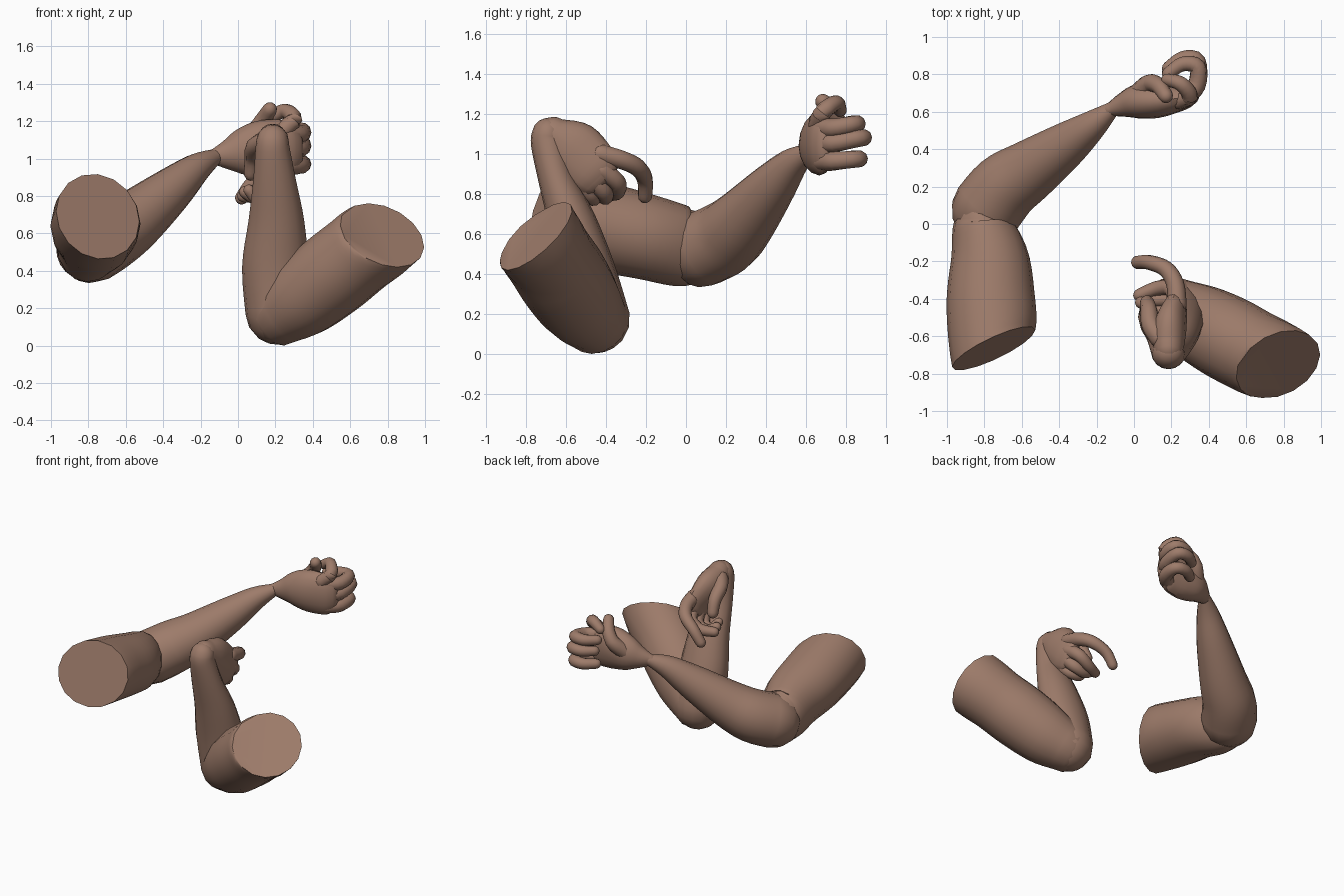
import bpy, bmesh, math
from mathutils import Vector

skin = bpy.data.materials.new("brown_skin")
skin.diffuse_color = (0.34, 0.20, 0.145, 1)


def spline(keys, steps):
    """Catmull-Rom through rows of (x, y, z, ra, rb)."""
    k = [keys[0]] + keys + [keys[-1]]
    rows = []
    for i in range(1, len(k) - 2):
        for s in range(steps):
            t = s / steps
            rows.append([0.5 * (2 * b + (c - a) * t + (2 * a - 5 * b + 4 * c - d) * t * t
                                + (3 * b - a - 3 * c + d) * t ** 3)
                         for a, b, c, d in zip(k[i - 1], k[i], k[i + 1], k[i + 2])])
    return rows + [list(keys[-1])]


def loft(name, keys, side, sides=16, steps=4, cut=None):
    """Elliptical tube with rounded ends, or a flat start facing along cut."""
    keys = [k if len(k) == 5 else (*k, k[3]) for k in keys]
    rows = spline(keys, steps)
    pts = [Vector(r[:3]) for r in rows]
    secs = []
    for i, r in enumerate(rows):
        tan = (pts[min(i + 1, len(pts) - 1)] - pts[max(i - 1, 0)]).normalized()
        secs.append([pts[i], tan, r[3], r[4]])
    if cut:
        # blend the cut plane into the first few sections
        for i in range(steps):
            f = 1 - i / steps
            secs[i][1] = secs[i][1].lerp(Vector(cut).normalized(), f).normalized()

    def dome(sec, sign):
        c, t, a, b = sec
        out = []
        for ang in (25, 50, 70, 84):
            g = math.radians(ang)
            out.append([c + t * sign * min(a, b) * math.sin(g), t, a * math.cos(g), b * math.cos(g)])
        return out

    secs = ([] if cut else dome(secs[0], -1)[::-1]) + secs + dome(secs[-1], 1)
    bm = bmesh.new()
    rings = []
    for c, t, a, b in secs:
        u = Vector(side)
        u = (u - t * u.dot(t)).normalized()
        v = t.cross(u)
        rings.append([bm.verts.new(c + u * a * math.cos(w) + v * b * math.sin(w))
                      for w in (2 * math.pi * j / sides for j in range(sides))])
    for p, q in zip(rings, rings[1:]):
        for j in range(sides):
            n = (j + 1) % sides
            bm.faces.new((p[j], p[n], q[n], q[j]))
    bm.faces.new(rings[0][::-1])
    bm.faces.new(rings[-1])
    bmesh.ops.recalc_face_normals(bm, faces=bm.faces)
    me = bpy.data.meshes.new(name)
    bm.to_mesh(me)
    bm.free()
    me.materials.append(skin)
    ob = bpy.data.objects.new(name, me)
    bpy.context.collection.objects.link(ob)
    bpy.ops.object.select_all(action='DESELECT')
    ob.select_set(True)
    bpy.context.view_layer.objects.active = ob
    bpy.ops.object.shade_smooth_by_angle(angle=math.radians(40))
    return ob


def finger(name, path, r=0.046, side=(0.3, 0.2, 0.9)):
    """Tapered finger along a path of joints."""
    n = len(path) - 1
    loft(name, [(*p, r * (1.08 - 0.33 * i / n)) for i, p in enumerate(path)],
         side, sides=10, steps=4)


X = (1, 0, 0)

# reaching arm: upper arm, forearm, palm
loft("reaching_upper_arm", [
    (-0.75, -0.665, 0.69, 0.245, 0.235), (-0.765, -0.42, 0.635, 0.238, 0.225),
    (-0.77, -0.2, 0.585, 0.213, 0.213), (-0.805, -0.03, 0.54, 0.17, 0.203),
    (-0.81, 0.03, 0.535, 0.145, 0.185)], X, cut=(-0.48, 1, -0.28))
loft("reaching_forearm", [
    (-0.785, 0.08, 0.525, 0.192), (-0.69, 0.195, 0.58, 0.186), (-0.56, 0.285, 0.665, 0.165),
    (-0.36, 0.425, 0.83, 0.122), (-0.22, 0.53, 0.95, 0.08), (-0.12, 0.612, 1.01, 0.042)],
    (0, 0, 1))
loft("reaching_palm", [
    (-0.13, 0.61, 1.01, 0.042, 0.035), (-0.06, 0.635, 1.02, 0.08, 0.065),
    (0.02, 0.655, 1.035, 0.125, 0.092), (0.13, 0.66, 1.05, 0.155, 0.092),
    (0.25, 0.675, 1.05, 0.155, 0.07), (0.29, 0.69, 1.05, 0.14, 0.06)], (0, 0, 1))

# reaching hand: three curled fingers, raised index and thumb
for label, z, dz, out in (("middle", 1.13, 0.02, -0.03), ("ring", 1.055, 0.025, 0.0),
                          ("little", 0.965, 0.01, -0.02)):
    finger("reaching_%s_finger" % label, [
        (0.27, 0.68, z), (0.335, 0.74, z), (0.34, 0.87 + out, z + dz),
        (0.26, 0.885 + out, z + dz), (0.185, 0.835 + out, z + dz)], 0.048)
finger("reaching_index_finger", [(0.24, 0.66, 1.15), (0.3, 0.685, 1.21), (0.25, 0.75, 1.255),
                                 (0.18, 0.77, 1.22)], 0.046)
finger("reaching_thumb", [(0.02, 0.69, 1.06), (0.08, 0.75, 1.13), (0.13, 0.74, 1.2),
                          (0.17, 0.685, 1.262)], 0.052)

# bent arm: upper arm, forearm, palm
loft("bent_upper_arm", [
    (0.775, -0.75, 0.59, 0.235), (0.65, -0.69, 0.495, 0.226), (0.5, -0.61, 0.375, 0.228),
    (0.35, -0.53, 0.255, 0.212), (0.235, -0.465, 0.178, 0.178)], (0, 0, 1),
    cut=(-0.35, 0.64, -0.69))
loft("bent_forearm", [
    (0.21, -0.45, 0.175, 0.17), (0.2, -0.5, 0.42, 0.178, 0.145), (0.205, -0.57, 0.66, 0.15, 0.12),
    (0.195, -0.65, 0.88, 0.115, 0.09), (0.185, -0.69, 1.05, 0.092, 0.085),
    (0.185, -0.69, 1.1, 0.086, 0.08)], X)
loft("bent_palm", [
    (0.185, -0.67, 1.1, 0.09, 0.08), (0.19, -0.57, 1.025, 0.15, 0.09),
    (0.22, -0.47, 0.93, 0.14, 0.065), (0.22, -0.43, 0.89, 0.125, 0.05)], (0, 0.75, 0.65))

# bent hand: pointing index, curled fingers and thumb
across = (0.3, 0.7, 0.6)
finger("bent_index_finger", [(0.23, -0.43, 1.0), (0.22, -0.32, 0.97), (0.17, -0.24, 0.93),
                             (0.08, -0.205, 0.87), (0.02, -0.205, 0.79)], 0.048)
finger("bent_middle_finger", [(0.23, -0.42, 0.92), (0.2, -0.345, 0.86), (0.12, -0.345, 0.81),
                              (0.03, -0.38, 0.8)], 0.046, across)
finger("bent_ring_finger", [(0.22, -0.47, 0.88), (0.19, -0.41, 0.81), (0.11, -0.405, 0.785),
                            (0.04, -0.42, 0.82)], 0.046, across)
finger("bent_little_finger", [(0.21, -0.53, 0.85), (0.18, -0.475, 0.79), (0.11, -0.46, 0.78),
                              (0.06, -0.475, 0.83)], 0.042, across)
finger("bent_thumb", [(0.14, -0.61, 1.09), (0.09, -0.54, 1.06), (0.08, -0.46, 1.0),
                      (0.07, -0.42, 0.92)], 0.052)
